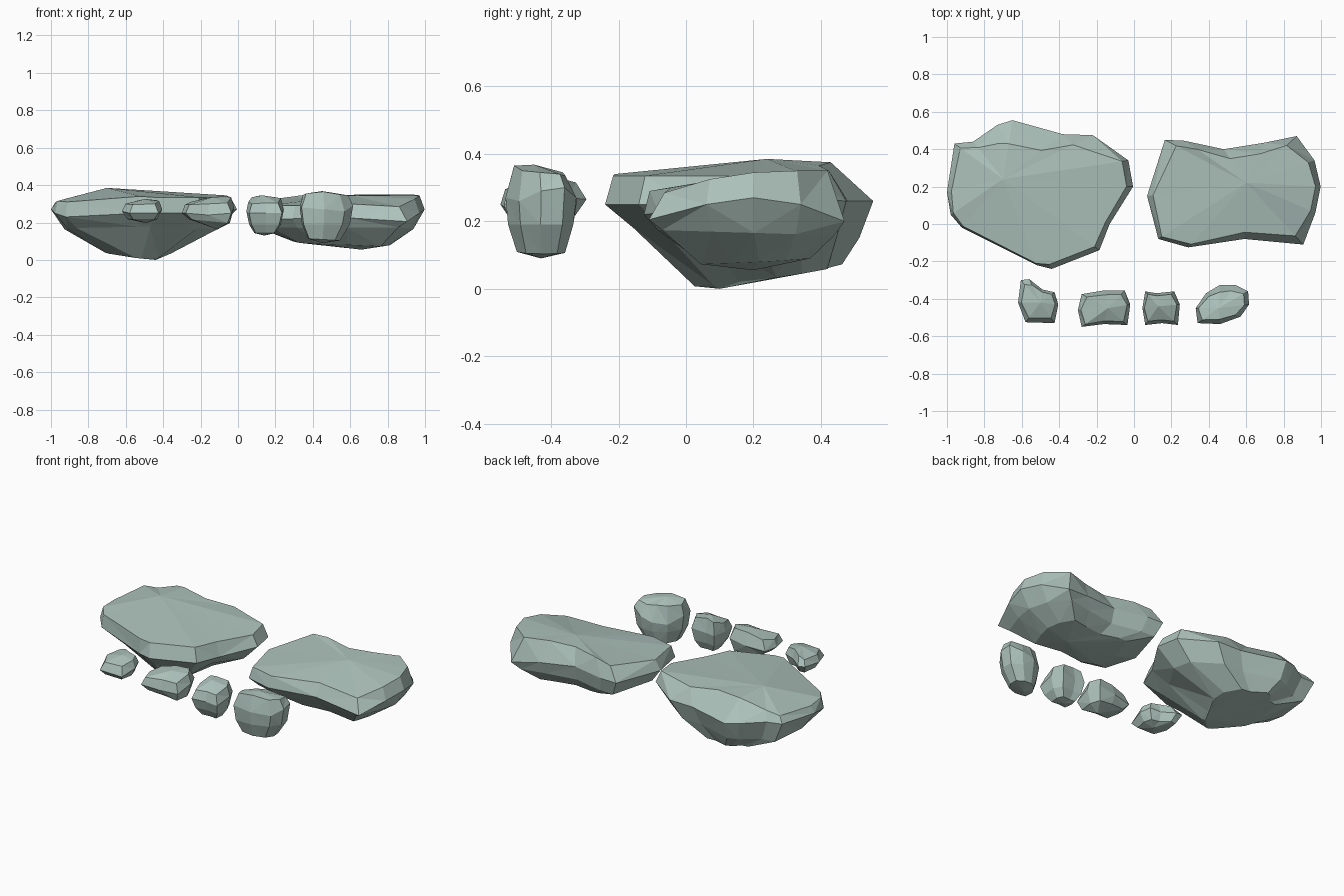
import bpy, bmesh


def rock(name, rim, peak, levels, keel):
    """Loft a faceted stone. rim rows: x, y, top inset, top z, rim z.
    levels rows: centre x, centre y, scale x, scale y, z, y tilt, x tilt."""
    bm = bmesh.new()
    px, py, _ = peak
    rings = [[(x + (px - x) * i, y + (py - y) * i, zt) for x, y, i, zt, zr in rim],
             [(x, y, zr) for x, y, i, zt, zr in rim]]
    for cx, cy, sx, sy, z, ty, tx in levels:
        ring = []
        for x, y, *_ in rim:
            nx, ny = cx + (x - cx) * sx, cy + (y - cy) * sy
            ring.append((nx, ny, z + ty * (ny - cy) + tx * (nx - cx)))
        rings.append(ring)
    vs = [[bm.verts.new(p) for p in r] for r in rings]
    n = len(rim)
    top, bottom = bm.verts.new(peak), bm.verts.new(keel)
    for k in range(n):
        j = (k + 1) % n
        bm.faces.new((top, vs[0][k], vs[0][j]))
        bm.faces.new((bottom, vs[-1][j], vs[-1][k]))
        for a, b in zip(vs, vs[1:]):
            bm.faces.new((a[k], b[k], b[j], a[j]))
    bmesh.ops.triangulate(bm, faces=[f for f in bm.faces if len(f.verts) > 3])
    bmesh.ops.recalc_face_normals(bm, faces=bm.faces)
    me = bpy.data.meshes.new(name)
    bm.to_mesh(me)
    bm.free()
    ob = bpy.data.objects.new(name, me)
    bpy.context.collection.objects.link(ob)
    mat = bpy.data.materials.get("stone") or bpy.data.materials.new("stone")
    mat.diffuse_color = (0.42, 0.54, 0.50, 1)
    me.materials.append(mat)


# Large left slab, deep keel toward the front
rock("large_slab_left", [
    (-1.0, .17, .08, .31, .27), (-.96, .43, .12, .325, .29),
    (-.86, .44, .16, .335, .28), (-.73, .53, .34, .37, .27),
    (-.65, .555, .40, .375, .26), (-.38, .48, .36, .365, .26),
    (-.22, .475, .22, .35, .26), (-.03, .34, .05, .345, .27),
    (-.005, .2, .05, .335, .27), (-.13, 0, .04, .335, .25),
    (-.185, -.14, .05, .335, .25), (-.44, -.24, .05, .335, .25),
    (-.52, -.22, .02, .34, .25), (-.92, -.02, .03, .31, .23),
    (-.98, .05, .05, .315, .25)],
    (-.7, .24, .385),
    [(-.6, .3, .82, .84, .16, -.04, 0), (-.56, .35, .36, .55, .055, .14, -.05)],
    (-.44, .1, 0))

# Large right slab, slightly waisted, front right corner drooping
rock("large_slab_right", [
    (.07, .15, .06, .30, .24), (.165, .45, .14, .33, .25),
    (.27, .445, .2, .345, .25), (.48, .40, .28, .345, .25),
    (.70, .435, .28, .35, .23), (.87, .47, .2, .35, .20),
    (.965, .34, .09, .35, .25), (.998, .2, .07, .345, .27),
    (.97, .06, .07, .325, .25), (.905, -.11, .14, .285, .205),
    (.59, -.08, .12, .30, .225), (.29, -.125, .05, .29, .22),
    (.13, -.08, .04, .29, .22)],
    (.6, .22, .345),
    [(.5, .22, .88, .88, .165, -.03, 0), (.58, .24, .56, .56, .09, .05, -.04)],
    (.66, .2, .055))

# Row of four small stones along the front
rock("small_stone_1", [
    (-.62, -.42, .15, .30, .26), (-.605, -.30, .2, .30, .27),
    (-.56, -.295, .25, .315, .265), (-.49, -.35, .2, .325, .27),
    (-.425, -.365, .2, .32, .28), (-.405, -.43, .18, .315, .27),
    (-.425, -.53, .25, .30, .25), (-.58, -.525, .22, .295, .25)],
    (-.5, -.42, .325),
    [(-.51, -.42, .74, .74, .218, 0, 0)], (-.49, -.42, .197))

rock("small_stone_2", [
    (-.30, -.46, .1, .295, .25), (-.28, -.375, .2, .31, .25),
    (-.16, -.355, .25, .335, .26), (-.05, -.355, .22, .34, .28),
    (-.02, -.43, .14, .335, .28), (-.035, -.54, .2, .305, .25),
    (-.16, -.535, .2, .30, .24), (-.28, -.55, .14, .295, .25)],
    (-.14, -.45, .335),
    [(-.13, -.45, .78, .78, .205, 0, -.1)], (-.11, -.45, .163))

rock("small_stone_3", [
    (.045, -.45, .12, .31, .26), (.06, -.36, .2, .335, .26),
    (.12, -.37, .2, .345, .26), (.215, -.36, .2, .335, .27),
    (.245, -.43, .14, .33, .27), (.235, -.54, .2, .305, .25),
    (.15, -.53, .2, .305, .25), (.06, -.54, .2, .30, .25)],
    (.13, -.44, .345),
    [(.14, -.44, .85, .8, .19, 0, 0), (.14, -.44, .55, .5, .143, 0, 0)],
    (.14, -.44, .13))

rock("tall_stone_4", [
    (.33, -.45, .12, .345, .28), (.385, -.37, .22, .345, .24),
    (.46, -.325, .32, .345, .25), (.54, -.325, .26, .335, .27),
    (.61, -.36, .15, .34, .30), (.615, -.43, .15, .345, .29),
    (.57, -.495, .22, .35, .26), (.46, -.535, .3, .365, .27),
    (.34, -.53, .22, .355, .28)],
    (.45, -.45, .368),
    [(.45, -.44, .9, .92, .19, 0, 0), (.44, -.43, .6, .68, .11, 0, -.06)],
    (.45, -.43, .09))
